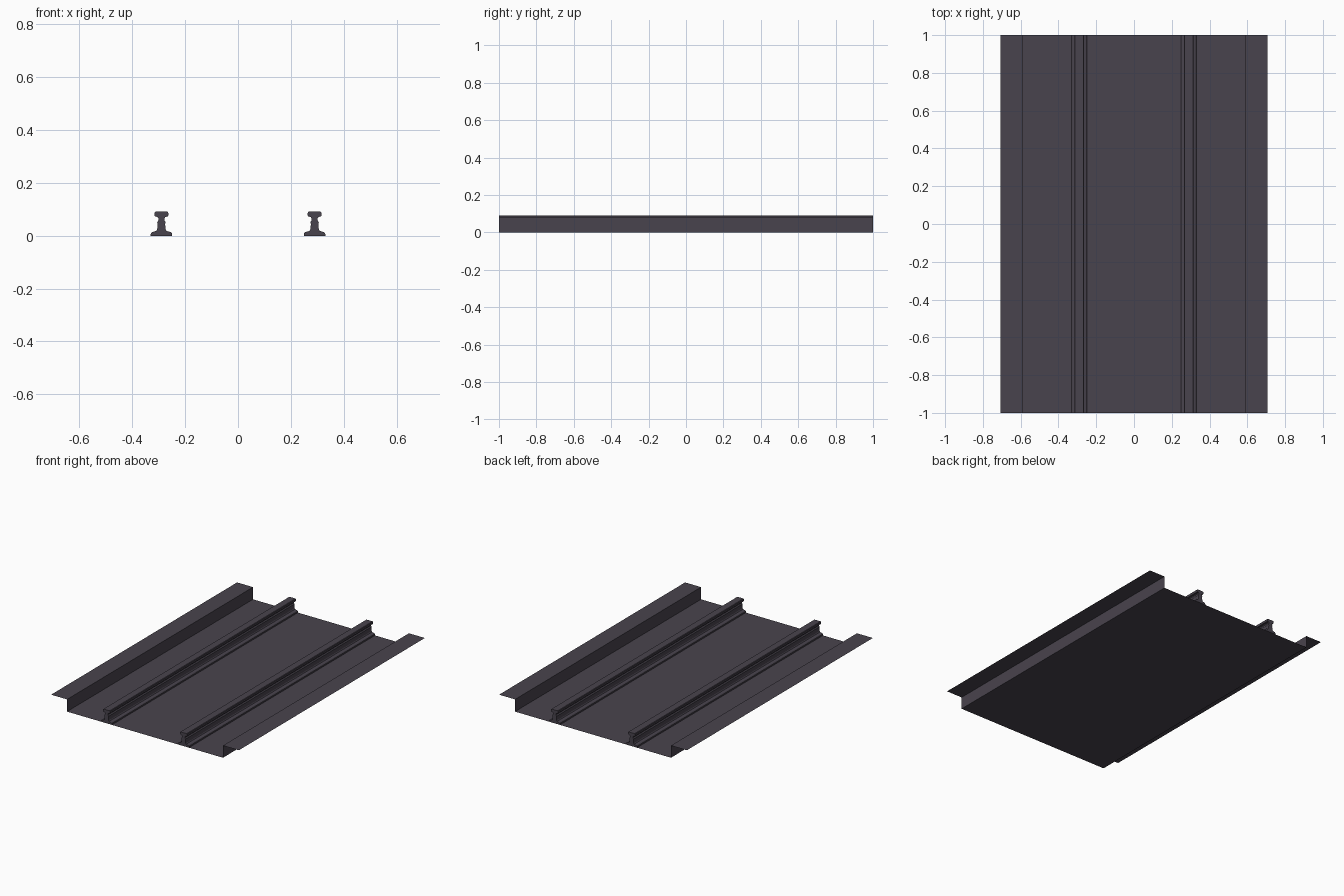
import bpy, bmesh

if "Cube" in bpy.data.objects:
    bpy.data.objects.remove(bpy.data.objects["Cube"])

LENGTH = 2.0

# One dark steel colour for everything
steel = bpy.data.materials.new("dark_steel")
steel.diffuse_color = (0.066, 0.057, 0.075, 1)
steel.use_nodes = True
steel.node_tree.nodes["Principled BSDF"].inputs["Base Color"].default_value = steel.diffuse_color


def extrude_profile(name, points, closed):
    """Sweep an (x, z) profile along y; closed profiles get end caps."""
    bm = bmesh.new()
    front = [bm.verts.new((x, -LENGTH / 2, z)) for x, z in points]
    back = [bm.verts.new((x, LENGTH / 2, z)) for x, z in points]
    n = len(points)
    for i in range(n if closed else n - 1):
        j = (i + 1) % n
        bm.faces.new((front[i], front[j], back[j], back[i]))
    if closed:
        bm.faces.new(front[::-1])
        bm.faces.new(back)
        bmesh.ops.recalc_face_normals(bm, faces=bm.faces)
    mesh = bpy.data.meshes.new(name)
    bm.to_mesh(mesh)
    bm.free()
    mesh.materials.append(steel)
    obj = bpy.data.objects.new(name, mesh)
    bpy.context.collection.objects.link(obj)
    return obj


# Thin sheet tray: flange, wall, floor, wall, flange
tray_half = [(0.587, 0.0), (0.587, 0.083), (0.707, 0.083)]
tray = [(-x, z) for x, z in reversed(tray_half)] + tray_half
extrude_profile("track_tray", tray, closed=False)

# Right half of the rail section, from foot to head
rail_half = [
    (0.041, 0.0), (0.040, 0.009), (0.035, 0.014), (0.020, 0.018),
    (0.016, 0.024), (0.014, 0.045), (0.016, 0.052), (0.012, 0.057),
    (0.011, 0.066), (0.015, 0.071), (0.024, 0.073), (0.026, 0.076),
    (0.026, 0.087), (0.023, 0.091),
]
section = rail_half + [(-x, z) for x, z in reversed(rail_half)]

# Two rails, mirrored about the centre line
for side, sign in (("left", -1), ("right", 1)):
    rail = extrude_profile("rail_" + side, section, closed=True)
    rail.location.x = sign * 0.29
